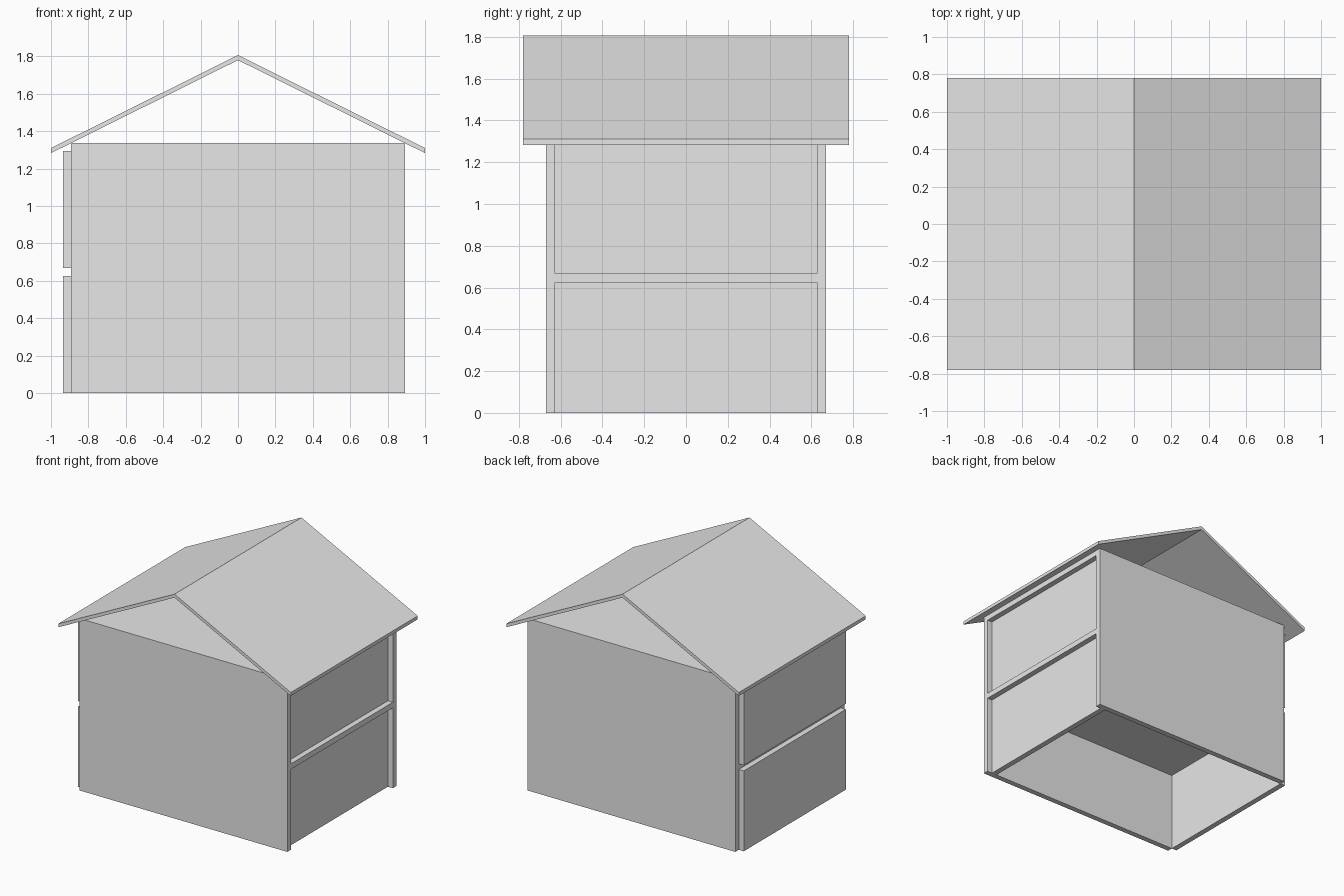
import bpy

cube = bpy.data.objects.get("Cube")
if cube:
    bpy.data.objects.remove(cube, do_unlink=True)

# Single plain grey
grey = bpy.data.materials.new("plain_grey")
grey.use_nodes = True
colour = (0.8, 0.8, 0.8, 1)
grey.diffuse_color = colour
grey.node_tree.nodes["Principled BSDF"].inputs["Base Color"].default_value = colour

# Main dimensions
T = 0.043            # board thickness
W, D = 0.893, 0.67   # half width and half depth of the walls
TOP = 1.337          # wall height
FLOOR = 0.625        # underside of the middle floor
ROOF_Y, EAVE, RIDGE, ROOF_T = 0.78, 1.31, 1.807, 0.027


def add_mesh(name, verts, faces):
    mesh = bpy.data.meshes.new(name)
    mesh.from_pydata(verts, [], faces)
    mesh.materials.append(grey)
    obj = bpy.data.objects.new(name, mesh)
    bpy.context.collection.objects.link(obj)
    return obj


def prism(name, profile, y0, y1):
    """Extrude an x-z profile (counter-clockwise from the front) along y."""
    n = len(profile)
    verts = [(x, y, z) for y in (y0, y1) for x, z in profile]
    faces = [tuple(range(n)), tuple(reversed(range(n, 2 * n)))]
    faces += [(i, i + n, (i + 1) % n + n, (i + 1) % n) for i in range(n)]
    return add_mesh(name, verts, faces)


def box(name, x, y, z):
    return prism(name, [(x[0], z[0]), (x[1], z[0]), (x[1], z[1]), (x[0], z[1])], *y)


# Front and back walls
inner = D - T
box("front_wall", (-W, W), (-D, -inner), (0, TOP))
box("back_wall", (-W, W), (inner, D), (0, TOP))

# Middle floor and ceiling between the walls
box("middle_floor", (-W, W), (-inner, inner), (FLOOR, FLOOR + T))
box("ceiling", (-W, W), (-inner, inner), (TOP - T, TOP))

# Side panels: recessed on the left, standing proud on the right
for side, x in (("left", W - 2 * T), ("right", -W - T)):
    box("lower_panel_" + side, (x, x + T), (-inner, inner), (0, FLOOR))
    box("upper_panel_" + side, (x, x + T), (-inner, inner), (FLOOR + T, TOP - T))

# Thin pitched roof with open gables
for side, s in (("left", 1), ("right", -1)):
    profile = [(0, RIDGE - ROOF_T), (s, EAVE - ROOF_T), (s, EAVE), (0, RIDGE)]
    if s < 0:
        profile.reverse()
    prism("roof_" + side, profile, -ROOF_Y, ROOF_Y)
